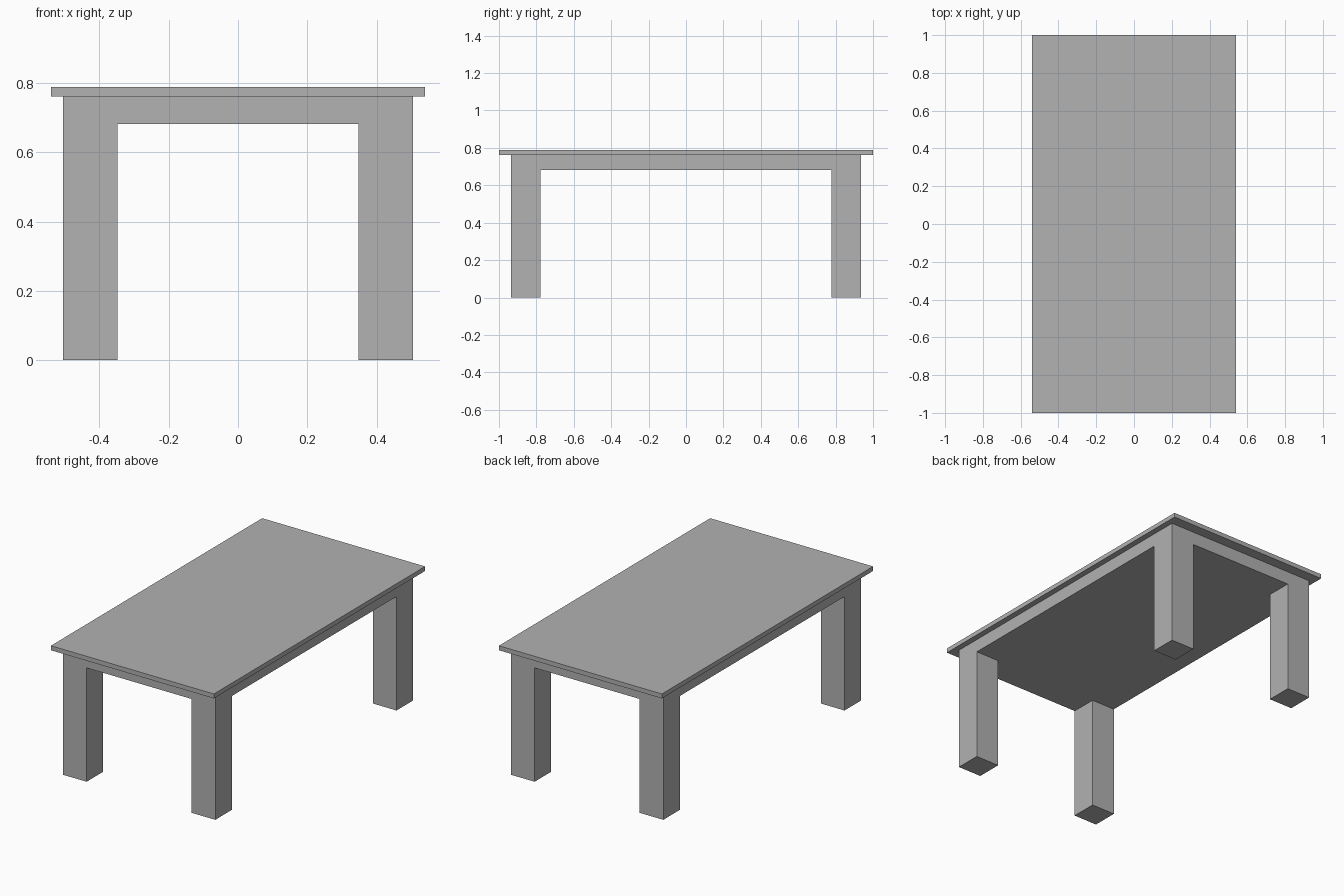
import bpy
import bmesh

cube = bpy.data.objects.get("Cube")
if cube:
    bpy.data.objects.remove(cube, do_unlink=True)

grey = bpy.data.materials.new("plain grey")
grey.use_nodes = True
colour = (0.445, 0.445, 0.445, 1.0)
grey.diffuse_color = colour
grey.node_tree.nodes["Principled BSDF"].inputs["Base Color"].default_value = colour

# Main dimensions
TOP_X, TOP_Y, TOP_Z = 0.54, 1.0, 0.788
FRAME_X, FRAME_Y, FRAME_TOP, FRAME_BOTTOM = 0.505, 0.936, 0.761, 0.682
LEG = 0.157


def finish(name, bm):
    bmesh.ops.recalc_face_normals(bm, faces=bm.faces)
    mesh = bpy.data.meshes.new(name)
    bm.to_mesh(mesh)
    bm.free()
    mesh.materials.append(grey)
    obj = bpy.data.objects.new(name, mesh)
    bpy.context.collection.objects.link(obj)


def block(x, y, bottom, top):
    bm = bmesh.new()
    bmesh.ops.create_cube(bm, size=2)
    for v in bm.verts:
        v.co = (v.co.x * x, v.co.y * y, top if v.co.z > 0 else bottom)
    return bm


# Overhanging tabletop
finish("tabletop", block(TOP_X, TOP_Y, FRAME_TOP, TOP_Z))

# Solid frame, cut along the inner leg lines
bm = block(FRAME_X, FRAME_Y, FRAME_BOTTOM, FRAME_TOP)
inner_x, inner_y = FRAME_X - LEG, FRAME_Y - LEG
for side in (-1, 1):
    for point, normal in (((side * inner_x, 0, 0), (1, 0, 0)),
                          ((0, side * inner_y, 0), (0, 1, 0))):
        bmesh.ops.bisect_plane(bm, geom=bm.verts[:] + bm.edges[:] + bm.faces[:],
                               plane_co=point, plane_no=normal)

# Legs drawn down from the corner cells of the underside
bm.normal_update()
corners = []
for f in bm.faces:
    c = f.calc_center_median()
    if f.normal.z < -0.9 and abs(c.x) > inner_x and abs(c.y) > inner_y:
        corners.append(f)
for f in bmesh.ops.extrude_discrete_faces(bm, faces=corners)["faces"]:
    for v in f.verts:
        v.co.z = 0

# Join the flush leg and frame faces into clean flat ones
bmesh.ops.remove_doubles(bm, verts=bm.verts, dist=0.0001)
bmesh.ops.dissolve_limit(bm, angle_limit=0.01, verts=bm.verts, edges=bm.edges)
finish("frame_and_legs", bm)
